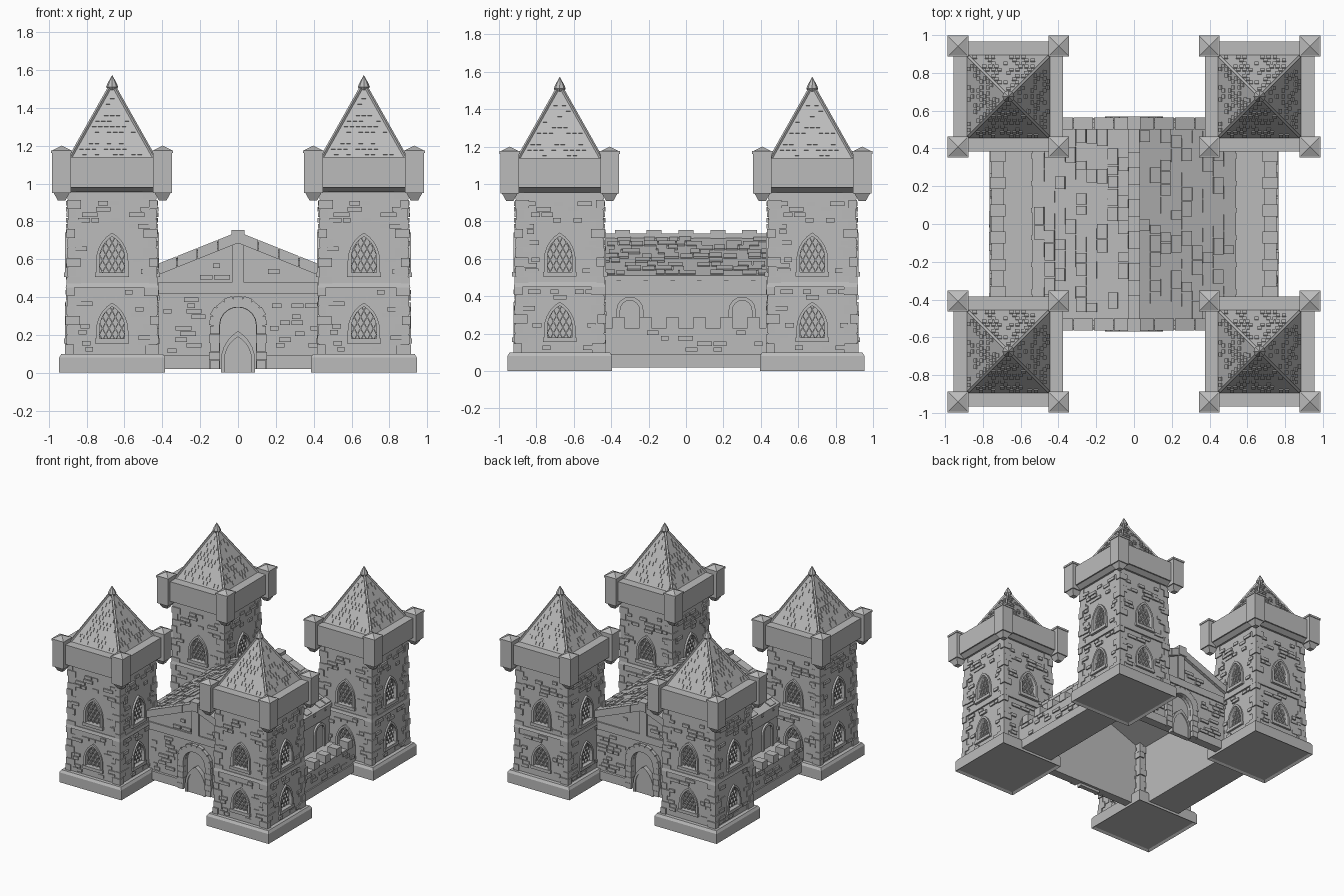
import bpy, bmesh, random
from math import sin, cos, pi, atan, sqrt
from mathutils import Matrix, Vector

random.seed(4)
if "Cube" in bpy.data.objects:
    bpy.data.objects.remove(bpy.data.objects["Cube"])

stone = bpy.data.materials.new("stone_grey")
stone.use_nodes = True
GREY = (0.5, 0.5, 0.5, 1)
stone.diffuse_color = GREY
stone.node_tree.nodes["Principled BSDF"].inputs["Base Color"].default_value = GREY

I = Matrix()
def turn(a, axis="Z"): return Matrix.Rotation(a, 4, axis)
def move(*v): return Matrix.Translation(v)
SIDES = [turn(k * pi / 2) for k in range(4)]
ENDS = [I, turn(pi)]

def box(bm, lo, hi, m=I):
    """Box between two corners, optionally transformed."""
    lo, hi = Vector(lo), Vector(hi)
    bmesh.ops.create_cube(bm, size=1, matrix=m @ Matrix.Translation((lo + hi) / 2) @ Matrix.Diagonal((*(hi - lo), 1)))

def frustum(bm, r0, r1, z0, z1, m=I):
    """Square frustum or pyramid, half widths r0 below and r1 above."""
    bmesh.ops.create_cone(bm, cap_ends=True, segments=4, radius1=r0 * sqrt(2), radius2=r1 * sqrt(2),
                          depth=z1 - z0, matrix=m @ move(0, 0, (z0 + z1) / 2) @ turn(pi / 4))

def prism(bm, pts, y0, y1, m=I):
    """Outline in x and z, extruded along y."""
    a = [bm.verts.new(m @ Vector((x, y0, z))) for x, z in pts]
    b = [bm.verts.new(m @ Vector((x, y1, z))) for x, z in pts]
    bm.faces.new(a)
    bm.faces.new(b[::-1])
    for i in range(len(a)):
        j = (i + 1) % len(a)
        bm.faces.new((a[j], a[i], b[i], b[j]))

def band(bm, outer, inner, y0, y1, m=I):
    """Open arch band between two outlines with equal point counts."""
    for i in range(len(outer) - 1):
        prism(bm, [outer[i], outer[i + 1], inner[i + 1], inner[i]], y0, y1, m)

def pointed(w, z0, z1, n=5):
    """Pointed arch outline from right foot over the tip to left foot."""
    s = z1 - w * sqrt(3)
    half = [(-w + 2 * w * cos(i * pi / 3 / n), s + 2 * w * sin(i * pi / 3 / n)) for i in range(n + 1)]
    return [(w, z0)] + half + [(-x, z) for x, z in half[-2::-1]] + [(-w, z0)]

def rounded(r, z0, zc, n=10, x0=0):
    """Round arch outline."""
    return [(x0 + r, z0)] + [(x0 + r * cos(i * pi / n), zc + r * sin(i * pi / n)) for i in range(n + 1)] + [(x0 - r, z0)]

def make(name, bm):
    bmesh.ops.recalc_face_normals(bm, faces=bm.faces)
    me = bpy.data.meshes.new(name)
    bm.to_mesh(me)
    bm.free()
    me.materials.append(stone)
    ob = bpy.data.objects.new(name, me)
    bpy.context.collection.objects.link(ob)
    return ob

def carve(ob, cutter):
    """Cut one object from another and bake the result."""
    mod = ob.modifiers.new("cut", "BOOLEAN")
    mod.object, mod.solver = cutter, "EXACT"
    dg = bpy.context.evaluated_depsgraph_get()
    me = bpy.data.meshes.new_from_object(ob.evaluated_get(dg))
    ob.modifiers.clear()
    ob.data = me
    bpy.data.objects.remove(cutter)

def bricks(bm, x0, x1, z0, z1, y, m, blocked, chance=0.42):
    """Scattered raised stones on a wall facing -y."""
    z = z0
    while z < z1 - 0.03:
        x = x0 + random.uniform(0, 0.05)
        while x < x1 - 0.03:
            w = min(random.uniform(0.035, 0.085), x1 - x)
            if random.random() < chance and not blocked(x, x + w, z):
                box(bm, (x, y - random.uniform(0.005, 0.013), z + 0.003), (x + w, y + 0.01, z + 0.027), m)
            x += w + 0.008
        z += 0.03

# Tower parts are modelled around the tower's own axis
WINDOWS = [(0.16, 0.37), (0.51, 0.74)]
STOREYS = [(0.09, 0.46, 0.238), (0.46, 0.98, 0.23)]
tower = []

bm = bmesh.new()
frustum(bm, 0.28, 0.28, 0, 0.08)
frustum(bm, 0.28, 0.268, 0.08, 0.1)
floor = [f for f in bm.faces if f.calc_center_median().z < 0.001]
bmesh.ops.inset_region(bm, faces=floor, thickness=0.025, depth=-0.012)
tower.append(make("tower_base", bm))

bm, cut = bmesh.new(), bmesh.new()
frame, bars, brick = bmesh.new(), bmesh.new(), bmesh.new()
frustum(bm, 0.238, 0.23, 0.09, 0.98)
H = 0.236
for m in SIDES:
    for z0, z1 in WINDOWS:
        prism(cut, pointed(0.066, z0 + 0.02, z1 - 0.02), -0.3, -H + 0.028, m)
        band(frame, pointed(0.085, z0, z1), pointed(0.066, z0 + 0.02, z1 - 0.02), -H - 0.012, -H + 0.025, m)
        box(frame, (-0.09, -H - 0.018, z0 - 0.005), (0.09, -H + 0.025, z0 + 0.02), m)
        for s in (-1, 1):
            for i in range(-3, 4):
                box(bars, (-0.003, -H + 0.014, -0.14), (0.003, -H + 0.03, 0.14),
                    m @ move(i * 0.034, 0, (z0 + z1) / 2) @ turn(s * 0.5, "Y"))
    def near_window(a, b, z):
        return a < 0.095 and b > -0.095 and any(p - 0.03 < z < q for p, q in WINDOWS)
    bricks(brick, -0.2, 0.2, 0.11, 0.45, -0.236, m, near_window)
    bricks(brick, -0.2, 0.2, 0.49, 0.94, -0.232, m, near_window)
shaft = make("tower_shaft", bm)
carve(shaft, make("window_cutter", cut))
tower += [shaft, make("window_frames", frame), make("window_lattice", bars), make("tower_bricks", brick)]

# Alternating corner stones and the string course
bm = bmesh.new()
for m in SIDES:
    for i in range(17):
        z, r = 0.1 + i * 0.051, 0.248 - i * 0.0006 - (i % 3) * 0.003
        a, b = (0.075, 0.045) if i % 2 else (0.045, 0.075)
        box(bm, (-r, -r, z), (-r + a, -r + b, z + 0.048), m)
frustum(bm, 0.246, 0.24, 0.45, 0.475)
tower.append(make("corner_stones", bm))

bm = bmesh.new()
frustum(bm, 0.245, 0.28, 0.955, 0.98)
frustum(bm, 0.29, 0.29, 0.98, 1.14)
tower.append(make("tower_parapet", bm))

bm = bmesh.new()
for x in (-0.267, 0.267):
    for y in (-0.267, 0.267):
        for r0, r1, z0, z1 in ((0.02, 0.042, 0.91, 0.95), (0.05, 0.05, 0.95, 1.165),
                               (0.055, 0.055, 1.16, 1.175), (0.05, 0, 1.175, 1.2)):
            frustum(bm, r0, r1, z0, z1, move(x, y, 0))
tower.append(make("corner_turrets", bm))

# Spire with hip ribs, shingles and finial
bm, tiles = bmesh.new(), bmesh.new()
R, Z0, Z1 = 0.22, 1.14, 1.53
frustum(bm, R, 0, Z0, Z1)
lean = atan(R / (Z1 - Z0))
hip = Vector((R, R, Z0 - Z1))
for m in SIDES:
    q = hip.to_track_quat("Z", "Y").to_matrix().to_4x4()
    box(bm, (-0.007, -0.007, 0), (0.007, 0.007, hip.length), m @ move(0, 0, Z1) @ q)
    for row in range(11):
        t = row * 0.034 + 0.012
        half = R * (1 - t / 0.448) - 0.02
        n = max(1, int(half * 2 / 0.03))
        for i in range(n):
            if random.random() < 0.55:
                x = -half + (i + 0.5) * 2 * half / n
                box(tiles, (x - 0.011, -0.005, t), (x + 0.011, 0.004, t + 0.03),
                    m @ move(0, -R, Z0) @ turn(-lean, "X"))
tower += [make("spire", bm), make("spire_shingles", tiles)]
bm = bmesh.new()
for r0, r1, z0, z1 in ((0.018, 0.032, 1.49, 1.51), (0.032, 0.024, 1.51, 1.53), (0.024, 0.0, 1.53, 1.573)):
    bmesh.ops.create_cone(bm, cap_ends=True, segments=8, radius1=r0, radius2=r1, depth=z1 - z0,
                          matrix=move(0, 0, (z0 + z1) / 2))
tower.append(make("finial", bm))

# Four towers sharing meshes
for ob in tower:
    for i, (x, y) in enumerate([(-0.665, -0.675), (0.665, -0.675), (0.665, 0.675), (-0.665, 0.675)]):
        o = ob if i == 0 else ob.copy()
        if i:
            bpy.context.collection.objects.link(o)
        o.location = (x, y, 0)

# Hall end walls with arched doorways
bm, cut = bmesh.new(), bmesh.new()
trim, arch, door, brick = bmesh.new(), bmesh.new(), bmesh.new(), bmesh.new()
SLOPE = 0.4
tilt = atan(SLOPE)
for m in ENDS:
    prism(bm, [(-0.52, 0.02), (0.52, 0.02), (0.52, 0.49), (0, 0.7), (-0.52, 0.49)], -0.54, -0.49, m)
    prism(cut, rounded(0.095, -0.05, 0.25), -0.6, -0.515, m)
    for s in (-1, 1):
        lo, hi = sorted((s * 0.15, s * 0.4))
        box(trim, (lo, -0.56, 0.02), (hi, -0.53, 0.09), m)
        for i in range(5):
            x0, x1 = i * 0.108, i * 0.108 + 0.105
            prism(trim, [(s * x, 0.745 - SLOPE * x - d) for x, d in ((x0, 0), (x1, 0), (x1, 0.06), (x0, 0.06))],
                  -0.565, -0.5, m)
        for i in range(5):
            lo, hi = sorted((s * (0.098 - 0.002 * (i % 2)), s * (0.148 + 0.006 * (i % 2))))
            box(arch, (lo, -0.568, 0.02 + i * 0.046), (hi, -0.52, 0.064 + i * 0.046), m)
    box(trim, (-0.42, -0.55, 0.42), (0.42, -0.53, 0.48), m)
    box(trim, (-0.03, -0.555, 0.48), (0.03, -0.53, 0.72), m)
    box(trim, (-0.035, -0.57, 0.68), (0.035, -0.5, 0.755), m)
    for i in range(9):
        box(arch, (-0.024, -0.568, 0.096), (0.024, -0.52, 0.152 + 0.005 * (i % 2)),
            m @ move(0, 0, 0.25) @ turn((i - 4) * pi / 9, "Y"))
    prism(door, pointed(0.09, 0.0, 0.22), -0.545, -0.51, m)
    band(door, pointed(0.09, 0.0, 0.22), pointed(0.072, 0.0, 0.19), -0.553, -0.52, m)
    bricks(brick, -0.42, 0.42, 0.1, 0.42, -0.54, m, lambda a, b, z: a < 0.16 and b > -0.16)
    bricks(brick, -0.22, 0.22, 0.49, 0.6, -0.54, m, lambda a, b, z: a < 0.03 and b > -0.03)
ends = make("hall_end_walls", bm)
carve(ends, make("door_cutter", cut))
make("gable_trim", trim)
make("door_arches", arch)
make("doors", door)

# Hall side walls, walkways and battlements, modelled facing -y then turned
bm, low, merlon, detail = bmesh.new(), bmesh.new(), bmesh.new(), bmesh.new()
for m in (turn(pi / 2), turn(-pi / 2)):
    box(bm, (-0.53, -0.52, 0.02), (0.53, -0.48, 0.51), m)
    box(low, (-0.45, -0.755, 0.02), (0.45, -0.51, 0.19), m)
    box(low, (-0.45, -0.755, 0.19), (0.45, -0.69, 0.23), m)
    box(low, (-0.45, -0.765, 0.02), (0.45, -0.75, 0.09), m)
    box(detail, (-0.43, -0.535, 0.41), (0.43, -0.51, 0.5), m)
    for i in range(6):
        x = -0.36 + i * 0.144
        box(merlon, (x - 0.032, -0.762, 0.225), (x + 0.032, -0.68, 0.29), m)
        box(detail, (x - 0.012, -0.545, 0.48), (x + 0.012, -0.51, 0.505), m)
    for x in (-0.3, 0.3):
        band(detail, rounded(0.072, 0.19, 0.325, 8, x), rounded(0.052, 0.19, 0.325, 8, x), -0.535, -0.51, m)
    bricks(brick, -0.41, 0.41, 0.1, 0.23, -0.755, m, lambda a, b, z: False, 0.35)
make("hall_side_walls", bm)
make("side_walkways", low)
make("merlons", merlon)
make("side_wall_trim", detail)
make("wall_bricks", brick)

# Pitched roof, raised tiles and ridge stones
bm, tiles, ridge = bmesh.new(), bmesh.new(), bmesh.new()
prism(bm, [(-0.54, 0.51), (0, 0.722), (0.54, 0.51), (0.54, 0.485), (0, 0.695), (-0.54, 0.485)], -0.51, 0.51)
for s in ENDS:
    for row in range(9):
        y = -0.5
        while y < 0.45:
            w = random.uniform(0.05, 0.1)
            if random.random() < 0.6:
                x = 0.03 + row * 0.06
                box(tiles, (x, y, -0.005), (x + 0.056, y + w - 0.006, random.uniform(0.004, 0.012)),
                    s @ move(0, 0, 0.722) @ turn(atan(0.212 / 0.54), "Y"))
            y += w
box(ridge, (-0.028, -0.52, 0.69), (0.028, 0.52, 0.735))
for i in range(5):
    y = -0.34 + i * 0.17
    box(ridge, (-0.032, y - 0.04, 0.7), (0.032, y + 0.04, 0.755))
make("hall_roof", bm)
make("roof_tiles", tiles)
make("ridge_stones", ridge)
